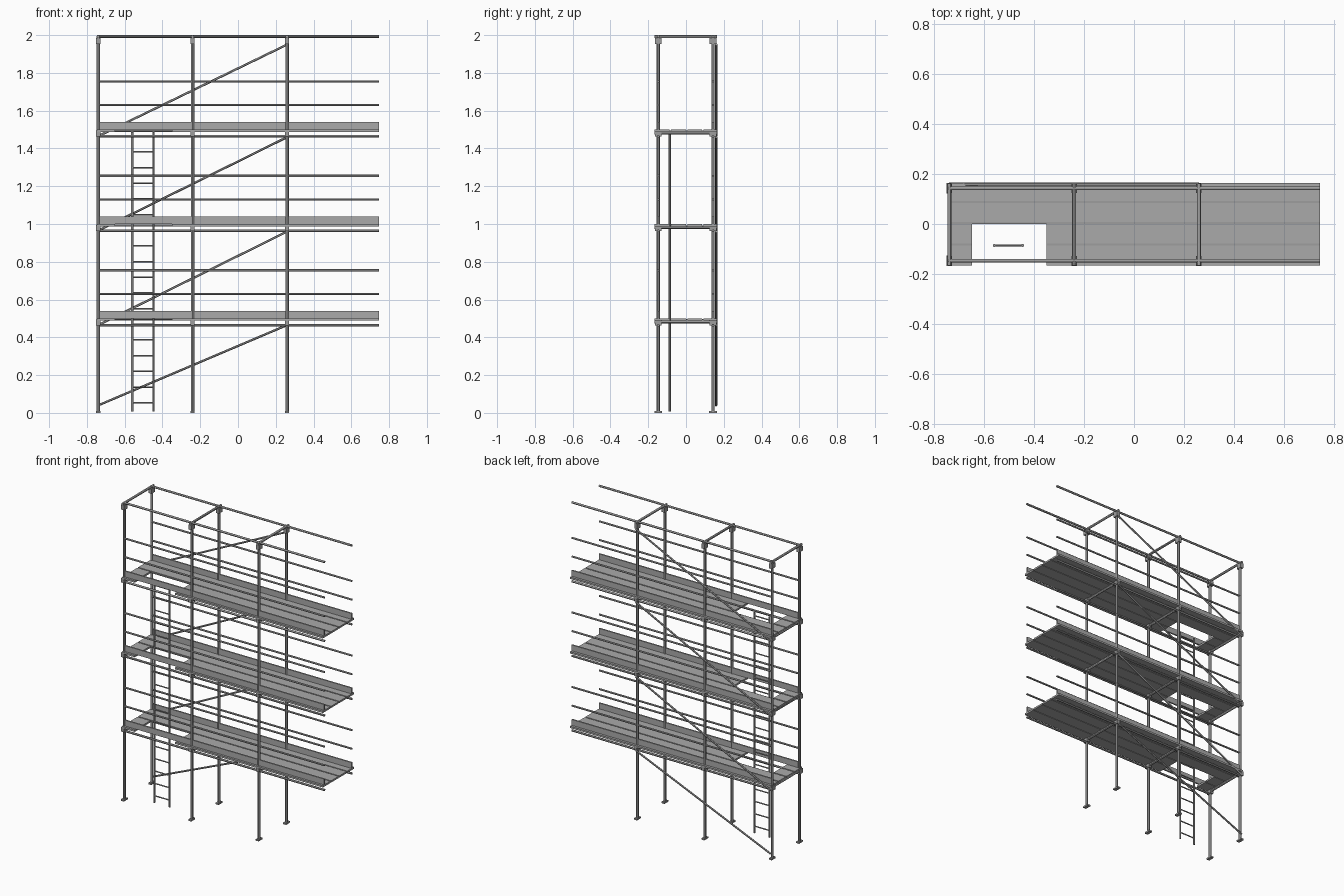
import bpy, bmesh
from mathutils import Vector, Matrix

cube = bpy.data.objects.get("Cube")
if cube:
    bpy.data.objects.remove(cube, do_unlink=True)


def material(name, v):
    m = bpy.data.materials.new(name)
    m.use_nodes = True
    m.diffuse_color = (v, v, v, 1)
    bsdf = m.node_tree.nodes["Principled BSDF"]
    bsdf.inputs["Base Color"].default_value = (v, v, v, 1)
    bsdf.inputs["Roughness"].default_value = 0.6
    return m


STEEL = material("steel_grey", 0.34)
DECK = material("deck_grey", 0.40)


def finish(bm, name, mat, smooth=False):
    me = bpy.data.meshes.new(name)
    bm.to_mesh(me)
    bm.free()
    me.materials.append(mat)
    ob = bpy.data.objects.new(name, me)
    bpy.context.collection.objects.link(ob)
    if smooth:
        bpy.ops.object.select_all(action='DESELECT')
        ob.select_set(True)
        bpy.context.view_layer.objects.active = ob
        bpy.ops.object.shade_smooth_by_angle()
    return ob


def tubes(name, segments, r):
    """One object made of round tubes between pairs of points."""
    bm = bmesh.new()
    for a, b in segments:
        a, b = Vector(a), Vector(b)
        d = b - a
        rot = d.to_track_quat('Z', 'Y').to_matrix().to_4x4()
        bmesh.ops.create_cone(bm, cap_ends=True, segments=12, radius1=r, radius2=r,
                              depth=d.length, matrix=Matrix.Translation((a + b) / 2) @ rot)
    return finish(bm, name, STEEL, True)


def boxes(name, spans, mat):
    """One object made of boxes, each given as x, y and z spans."""
    bm = bmesh.new()
    for span in spans:
        centre = Vector([(lo + hi) / 2 for lo, hi in span])
        size = [hi - lo for lo, hi in span]
        bmesh.ops.create_cube(bm, size=1, matrix=Matrix.Translation(centre) @ Matrix.Diagonal((*size, 1)))
    return finish(bm, name, mat)


def around(c, half):
    return (c - half, c + half)


POSTS_X = (-0.74, -0.24, 0.26)
SIDES = {"front": -0.147, "back": 0.143}
LEVELS = (0.5, 1.0, 1.5)
X0, X1 = -0.746, 0.746
HOLE = (-0.65, -0.35)

# Uprights, base plates and couplers
for side, y in SIDES.items():
    tubes(side + "_posts", [((x, y, 0), (x, y, 1.996)) for x in POSTS_X], 0.009)
    boxes(side + "_base_plates",
          [(around(x, 0.011), around(y, 0.021), (0, 0.01)) for x in POSTS_X], STEEL)
    boxes(side + "_couplers",
          [(around(x, 0.011), around(y, 0.018), (z - 0.037, z - 0.006))
           for x in POSTS_X for z in LEVELS] +
          [(around(x, 0.011), around(y, 0.018), (1.952, 1.984)) for x in POSTS_X], STEEL)

    # Lengthwise tubes: ledgers, guard rails and top rail
    tubes(side + "_ledgers", [((X0, y, z - 0.036), (X1, y, z - 0.036)) for z in LEVELS], 0.007)
    tubes(side + "_guard_rails", [((X0, y, z + h), (X1, y, z + h))
                                  for z in LEVELS for h in (0.13, 0.255)], 0.006)
    tubes(side + "_top_rail", [((X0, y, 1.993), (X1, y, 1.993))], 0.007)

    # Toe boards
    boxes(side + "_toe_boards",
          [((X0, X1), around(y, 0.005), (z, z + 0.039)) for z in LEVELS], DECK)

# Cross tubes
tubes("transoms", [((x, -0.167, z), (x, 0.163, z))
                   for x in POSTS_X for z in [l - 0.018 for l in LEVELS] + [1.992]], 0.008)

# Decks: four planks, the front two interrupted by the ladder hatch
planks = ((-0.166, -0.087), (-0.079, 0.0), (0.008, 0.084), (0.092, 0.164))
joints = ((-0.087, -0.079), (0.0, 0.008), (0.084, 0.092))


def runs(span):
    return [(X0, HOLE[0]), (HOLE[1], X1)] if span[0] < 0 else [(X0, X1)]


boxes("deck_planks", [(run, p, (z - 0.012, z)) for z in LEVELS
                      for p in planks for run in runs(p)], DECK)
boxes("plank_joints", [(run, j, (z - 0.009, z - 0.004)) for z in LEVELS
                       for j in joints for run in runs(j)], STEEL)

# Diagonal braces on the back
tubes("back_braces", [((-0.74, 0.160, a), (0.26, 0.160, b)) for a, b in
                      ((0.04, 0.465), (0.465, 0.96), (0.965, 1.46), (1.465, 1.95))], 0.006)

# Ladder
LX, LY = (-0.56, -0.447), -0.086
tubes("ladder_stiles", [((x, LY, 0.008), (x, LY, 1.488)) for x in LX], 0.006)
rungs = [0.054 + 0.083 * i for i in range(18)]
tubes("ladder_rungs", [((LX[0], LY, z), (LX[1], LY, z)) for z in rungs], 0.004)
